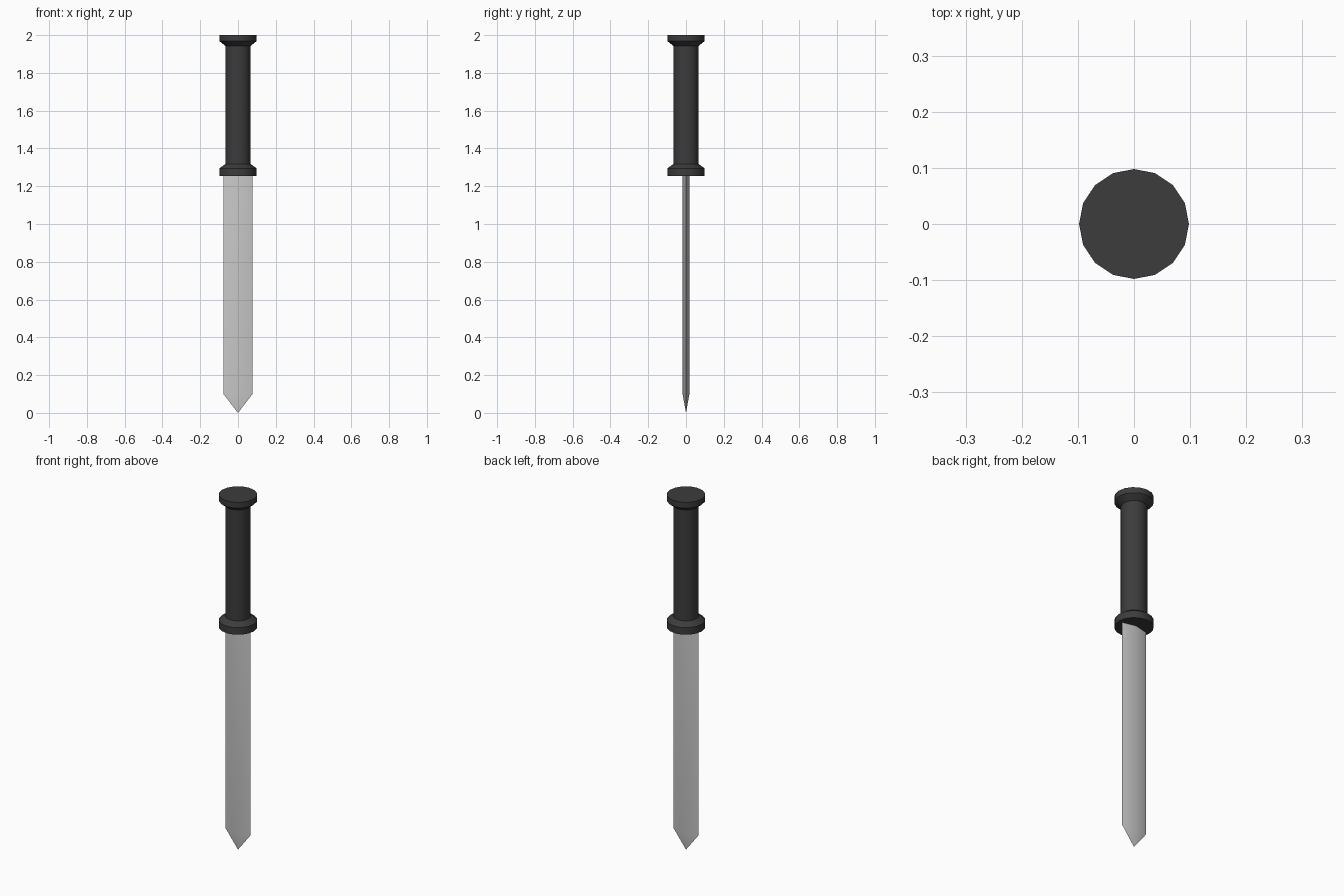
import bpy, bmesh, math

if "Cube" in bpy.data.objects:
    bpy.data.objects.remove(bpy.data.objects["Cube"])


def material(name, value):
    m = bpy.data.materials.new(name)
    m.diffuse_color = (value, value, value, 1)
    m.use_nodes = True
    m.node_tree.nodes["Principled BSDF"].inputs["Base Color"].default_value = m.diffuse_color
    return m


def finish(name, bm, mat):
    bmesh.ops.recalc_face_normals(bm, faces=bm.faces)
    me = bpy.data.meshes.new(name)
    bm.to_mesh(me)
    bm.free()
    me.materials.append(mat)
    ob = bpy.data.objects.new(name, me)
    bpy.context.collection.objects.link(ob)
    bpy.ops.object.select_all(action='DESELECT')
    ob.select_set(True)
    bpy.context.view_layer.objects.active = ob
    bpy.ops.object.shade_smooth_by_angle(angle=math.radians(30))
    return ob


def bridge(bm, a, b):
    for i in range(len(a)):
        j = (i + 1) % len(a)
        bm.faces.new((a[i], a[j], b[j], b[i]))


black = material("black grip", 0.045)
steel = material("steel", 0.6)

# Handle: turned 16-sided profile with flared guard and pommel
SIDES = 16
profile = [(0.098, 1.255), (0.098, 1.295), (0.066, 1.318),
           (0.066, 1.942), (0.098, 1.968), (0.098, 2.0)]
bm = bmesh.new()
rings = [[bm.verts.new((r * math.cos(math.tau * i / SIDES),
                        r * math.sin(math.tau * i / SIDES), z))
          for i in range(SIDES)] for r, z in profile]
for lower, upper in zip(rings, rings[1:]):
    bridge(bm, lower, upper)
bm.faces.new(rings[0])
bm.faces.new(rings[-1])
finish("handle", bm, black)

# Blade: diamond section drawn to a point
W, T = 0.077, 0.018
section = [(W, 0), (0, T), (-W, 0), (0, -T)]
bm = bmesh.new()
top, shoulder = [[bm.verts.new((x, y, z)) for x, y in section]
                 for z in (1.26, 0.1)]
tip = bm.verts.new((0, 0, 0))
bridge(bm, shoulder, top)
bm.faces.new(top)
for i in range(4):
    bm.faces.new((shoulder[i], shoulder[(i + 1) % 4], tip))
finish("blade", bm, steel)
